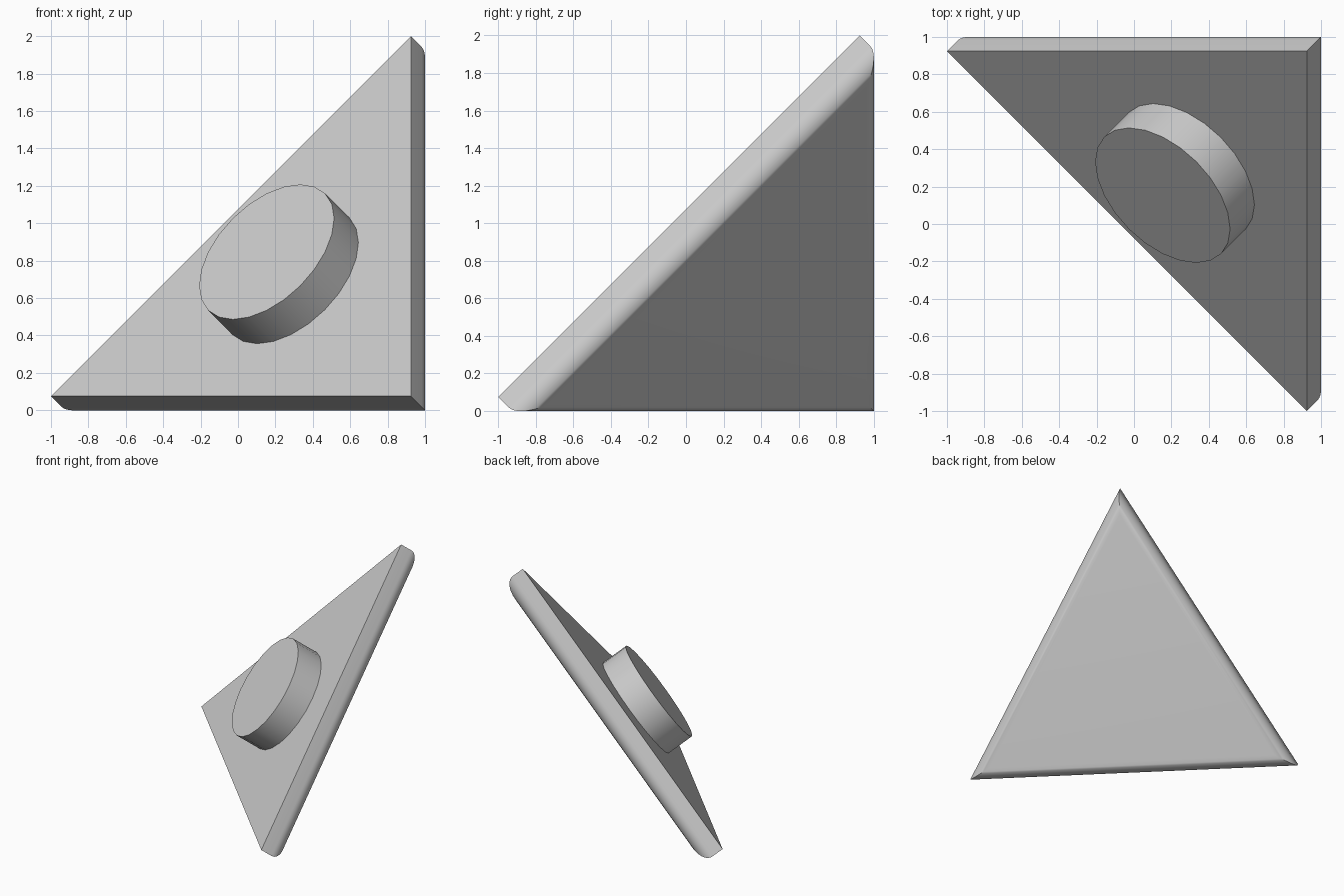
import bpy
import bmesh
from math import sin, cos, pi, radians
from mathutils import Matrix, Vector

if "Cube" in bpy.data.objects:
    bpy.data.objects.remove(bpy.data.objects["Cube"])

grey = bpy.data.materials.new("light grey")
grey.use_nodes = True
colour = (0.6, 0.6, 0.6, 1)
grey.diffuse_color = colour
grey.node_tree.nodes["Principled BSDF"].inputs["Base Color"].default_value = colour

# Tilted frame: local z points out of the flat face
axis_z = Vector((-1, -1, 1)).normalized()
axis_x = Vector((1, 0, 1)).normalized()
axis_y = axis_z.cross(axis_x)
frame = Matrix((axis_x, axis_y, axis_z)).transposed().to_4x4()
frame.translation = (0.283, 0.283, 0.717)


def finish(name, bm):
    bmesh.ops.recalc_face_normals(bm, faces=bm.faces)
    mesh = bpy.data.meshes.new(name)
    bm.to_mesh(mesh)
    bm.free()
    mesh.materials.append(grey)
    obj = bpy.data.objects.new(name, mesh)
    obj.matrix_world = frame
    bpy.context.collection.objects.link(obj)
    bpy.ops.object.select_all(action='DESELECT')
    obj.select_set(True)
    bpy.context.view_layer.objects.active = obj
    bpy.ops.object.shade_smooth_by_angle(angle=radians(30))


# Triangular plate: straight rim, then a rounded edge into the back face
CORNER, RIM, ROUND, STEPS = 1.571, 0.1, 0.1, 10
profile = [(0, 0)]
for i in range(STEPS + 1):
    a = i / STEPS * pi / 2
    profile.append((RIM + ROUND * sin(a), ROUND * (1 - cos(a))))

bm = bmesh.new()
rings = []
for depth, inset in profile:
    radius = CORNER - 2 * inset
    rings.append([bm.verts.new((radius * cos(radians(d)), radius * sin(radians(d)), -depth))
                  for d in (-90, 30, 150)])
for upper, lower in zip(rings, rings[1:]):
    for k in range(3):
        n = (k + 1) % 3
        bm.faces.new((upper[k], upper[n], lower[n], lower[k]))
bm.faces.new(rings[0])
bm.faces.new(rings[-1])
finish("triangular_plate", bm)

# Round boss in the middle of the flat face
HEIGHT, SINK = 0.225, 0.02
bm = bmesh.new()
bmesh.ops.create_cone(bm, cap_ends=True, segments=24, radius1=0.442, radius2=0.442,
                      depth=HEIGHT + SINK,
                      matrix=Matrix.Translation((0, 0, (HEIGHT - SINK) / 2)))
finish("round_boss", bm)
